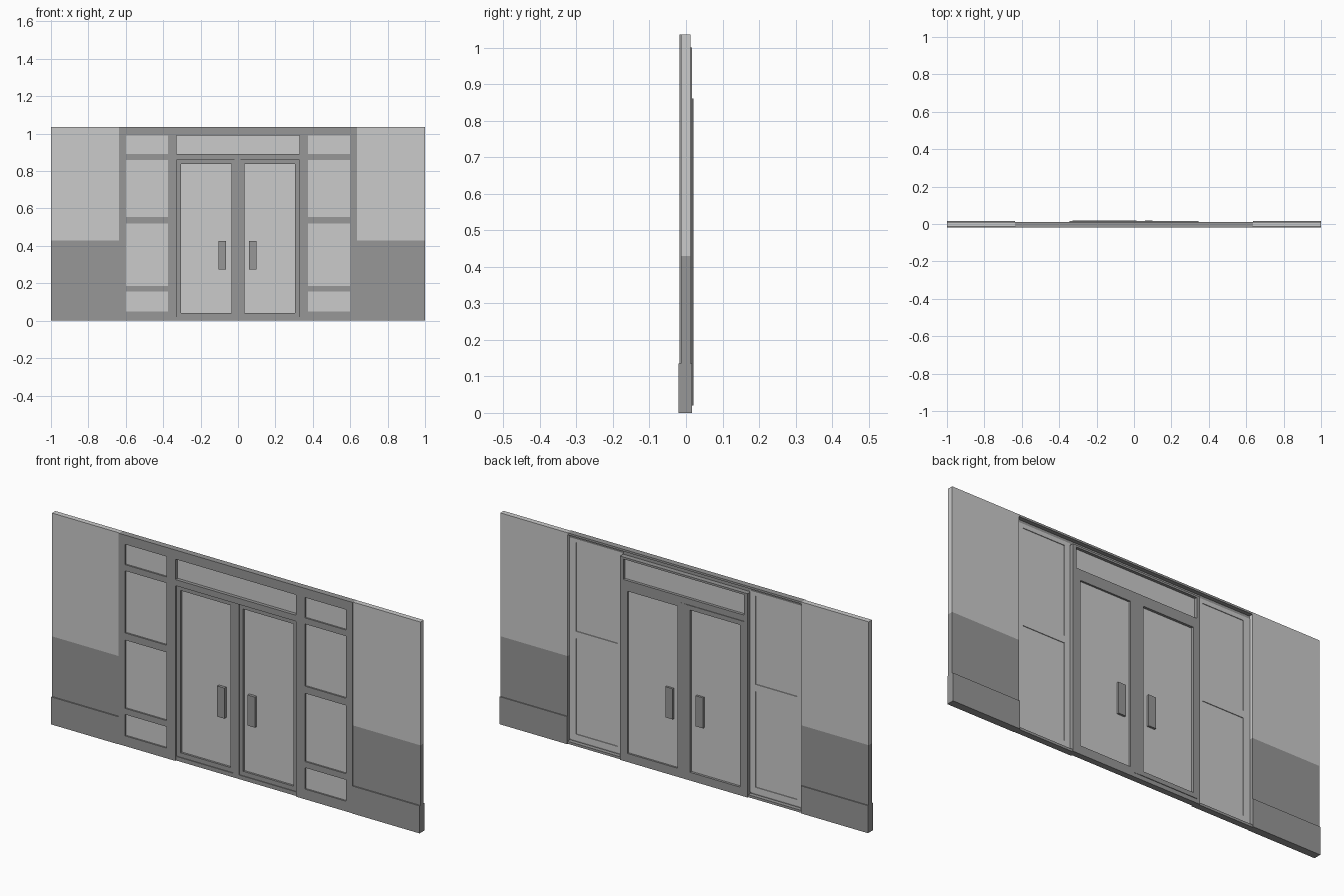
import bpy, bmesh

if "Cube" in bpy.data.objects:
    bpy.data.objects.remove(bpy.data.objects["Cube"])

def material(name, v):
    m = bpy.data.materials.new(name)
    m.diffuse_color = (v, v, v, 1)
    m.use_nodes = True
    m.node_tree.nodes["Principled BSDF"].inputs["Base Color"].default_value = m.diffuse_color
    return m

LIGHT = material("light_grey", 0.60)
DARK = material("dark_grey", 0.31)

def boxes(name, mat, items):
    """One object made of boxes (x0, x1, y0, y1, z0, z1)."""
    bm = bmesh.new()
    for x0, x1, y0, y1, z0, z1 in items:
        r = bmesh.ops.create_cube(bm, size=1)
        for v in r["verts"]:
            v.co = (x1 if v.co.x > 0 else x0,
                    y1 if v.co.y > 0 else y0,
                    z1 if v.co.z > 0 else z0)
    me = bpy.data.meshes.new(name)
    bm.to_mesh(me)
    bm.free()
    me.materials.append(mat)
    ob = bpy.data.objects.new(name, me)
    bpy.context.collection.objects.link(ob)
    return ob

def mirrored(items):
    return items + [(-b, -a, c, d, e, f) for a, b, c, d, e, f in items]

def ring(x0, x1, z0, z1, w, y0, y1):
    """Rectangular border of width w."""
    return [(x0, x0 + w, y0, y1, z0, z1), (x1 - w, x1, y0, y1, z0, z1),
            (x0 + w, x1 - w, y0, y1, z0, z0 + w),
            (x0 + w, x1 - w, y0, y1, z1 - w, z1)]

TOP = 1.035
F, B = -0.018, 0.017          # front and back of the frame

# walls on both sides, two-tone, with baseboards
boxes("upper_wall", LIGHT, mirrored([(0.635, 1, -0.014, 0.012, 0.43, TOP)]))
boxes("lower_wall", DARK, mirrored([(0.635, 1, -0.014, 0.012, 0.0, 0.43)]))
boxes("baseboard", DARK, mirrored([(0.635, 1, -0.02, B, 0.0, 0.135)]))

# shallow front frame of the side windows, with rails between the panes
FY = -0.008
rails = [(0.375, 0.6, F, FY, a, b) for a, b in
         ((0.0, 0.05), (0.155, 0.185), (0.52, 0.555), (0.86, 0.89), (0.99, TOP))]
boxes("side_frame", DARK, mirrored(
    [(0.6, 0.635, F, FY, 0, TOP), (0.33, 0.375, F, FY, 0, TOP)] + rails))
boxes("side_glass", LIGHT, mirrored([(0.37, 0.605, -0.010, -0.0075, 0.045, 0.995)]))

# light inner trim on the back of the side windows
TY0, TY1 = -0.008, -0.004
boxes("side_back_trim", LIGHT, mirrored(
    [(0.6, 0.635, TY0, TY1, 0.02, 1.01), (0.345, 0.375, TY0, TY1, 0.02, 1.01)] +
    [(0.375, 0.6, TY0, TY1, a, b) for a, b in
     ((0.02, 0.05), (0.52, 0.555), (0.99, 1.01))]))

# header cap and sills
boxes("header", DARK, [(-0.635, 0.635, F, 0.012, 1.025, TOP),
                       (-0.33, 0.33, F, FY, 0.99, 1.025)])
boxes("side_sill", DARK, mirrored([(0.345, 0.635, F, 0.012, 0, 0.012)]))

# deep door surround with transom window
boxes("door_jamb", DARK, mirrored([(0.328, 0.346, F, B, 0, 1.0)]))
boxes("door_head", DARK, [(-0.328, 0.328, F, B, 0.99, 1.0),
                          (-0.328, 0.328, F, B, 0.86, 0.89),
                          (-0.328, 0.328, -0.012, B, 0, 0.02)])
boxes("transom_glass", LIGHT, [(-0.328, 0.328, -0.001, 0.003, 0.89, 0.99)])

# double doors; the left leaf sits slightly further back
for name, x0, x1, y in (("left", -0.328, -0.014, 0.020), ("right", 0.012, 0.328, 0.017)):
    boxes(name + "_door_frame", DARK, ring(x0, x1, 0.02, 0.86, 0.022, -0.008, y))
    boxes(name + "_door_glass", LIGHT, [(x0 + 0.02, x1 - 0.02, 0.002, 0.008, 0.04, 0.84)])
boxes("meeting_stile", DARK, [(-0.018, 0.014, -0.012, 0.018, 0.02, 0.86)])

# pull handles on both faces of each door
boxes("door_handles", DARK,
      [(a, a + 0.04, y0, y1, 0.275, 0.425) for a in (-0.105, 0.06)
       for y0, y1 in ((-0.012, 0.002), (0.008, 0.018))])
